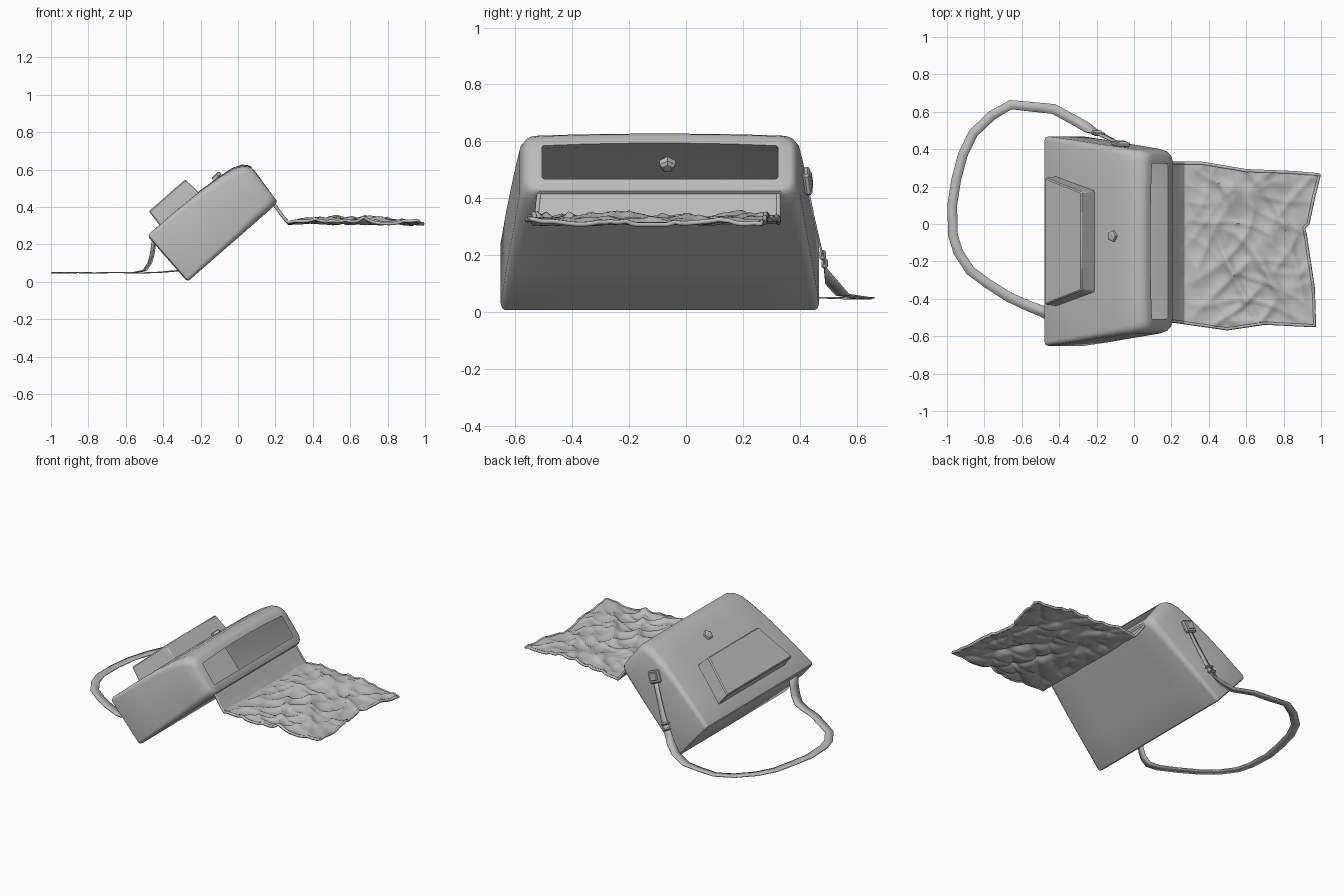
import bpy, bmesh, math
from mathutils import Vector, Matrix, noise

if "Cube" in bpy.data.objects:
    bpy.data.objects.remove(bpy.data.objects["Cube"])

mat = bpy.data.materials.new("grey_cloth")
mat.diffuse_color = (0.5, 0.5, 0.5, 1)
mat.use_nodes = True
mat.node_tree.nodes["Principled BSDF"].inputs["Base Color"].default_value = mat.diffuse_color
YC = -0.092                                    # middle of the bag across y
U, N = Vector((0.753, 0, 0.658)), Vector((-0.658, 0, 0.753))


def P(u, n, y):
    """Bag space: u from base to mouth, n from underside to front panel."""
    return Vector((-0.27, 0, 0)) + U * u + N * n + Vector((0, y, 0))


def lerp(tab, x):
    for (a, va), (b, vb) in zip(tab, tab[1:]):
        if x <= b:
            return va + (vb - va) * max(0, (x - a) / (b - a))
    return tab[-1][1]


def finish(bm, name, angle=35):
    bmesh.ops.recalc_face_normals(bm, faces=bm.faces)
    me = bpy.data.meshes.new(name)
    bm.to_mesh(me)
    bm.free()
    ob = bpy.data.objects.new(name, me)
    bpy.context.collection.objects.link(ob)
    me.materials.append(mat)
    me.shade_smooth()
    me.set_sharp_from_angle(angle=math.radians(angle))
    return ob


def ring(bm, u0, u1, n0, n1, hw, r, bow=0.0):
    """Rounded rectangle; u tilts from u0 (underside) to u1 (front panel)."""
    vs = []
    for k, (sy, sn) in enumerate([(1, 1), (-1, 1), (-1, -1), (1, -1)]):
        cy, cn = sy * (hw - r), (n1 - r if sn > 0 else n0 + r)
        for j in range(5):
            a = math.radians(k * 90 + j * 22.5)
            y, n = cy + r * math.cos(a), cn + r * math.sin(a)
            f = (n - n0) / (n1 - n0)
            vs.append(bm.verts.new(P(u0 + (u1 - u0) * f, n, YC + y)))
        if k in (0, 2):                        # points along the long sides
            for q in (0.6, 0.2, -0.2, -0.6):
                y = q * hw * (1 if k == 0 else -1)
                n = (n1 + bow * (1 - q * q)) if k == 0 else n0
                vs.append(bm.verts.new(P(u1 if k == 0 else u0, n, YC + y)))
    return vs


def loft(bm, rings):
    for a, b in zip(rings, rings[1:]):
        for i in range(len(a)):
            j = (i + 1) % len(a)
            bm.faces.new((a[i], a[j], b[j], b[i]))


# Bag body with rim and hollow inside
bm = bmesh.new()
rows = [(0.0, 0.0, 0.014, 0.310, 0.545, 0.012, 0), (0.006, 0.006, 0.003, 0.322, 0.557, 0.018, 0),
        (0.02, 0.02, 0.0, 0.328, 0.56, 0.022, 0), (0.2, 0.2, 0, 0.326, 0.54, 0.028, 0.002),
        (0.36, 0.36, 0, 0.32, 0.52, 0.032, 0.004), (0.5, 0.5, 0, 0.307, 0.503, 0.04, 0.006),
        (0.58, 0.585, 0, 0.292, 0.493, 0.045, 0.008), (0.622, 0.63, 0.002, 0.272, 0.483, 0.05, 0.01),
        (0.638, 0.652, 0.006, 0.25, 0.472, 0.05, 0.01), (0.644, 0.66, 0.014, 0.235, 0.46, 0.045, 0.01),
        (0.648, 0.66, 0.055, 0.200, 0.415, 0.01, 0.012), (0.63, 0.64, 0.05, 0.204, 0.418, 0.01, 0.012),
        (0.5, 0.5, 0.02, 0.285, 0.47, 0.02, 0.006), (0.03, 0.03, 0.02, 0.305, 0.53, 0.02, 0)]
rings = [ring(bm, *r) for r in rows]
loft(bm, rings)
bm.faces.new(rings[0])
bm.faces.new(rings[-1])
finish(bm, "bag_body")

# Front pocket: tapered block with a small bevel
bm = bmesh.new()
quads = []
for n, lo, hi, g in ((0.30, 0.085, 0.362, 0.01), (0.42, 0.092, 0.351, 0)):
    quads.append([bm.verts.new(P(u, n, YC + y)) for u, y in
                  ((lo, -0.34 - g), (lo, 0.34 + g), (hi, 0.262 + g), (hi, -0.262 - g))])
loft(bm, quads)
for q in quads:
    bm.faces.new(q)
bmesh.ops.bevel(bm, geom=bm.edges[:], offset=0.006, segments=1, affect='EDGES')
finish(bm, "front_pocket")

# Clasp stud passing through the front panel
bm = bmesh.new()
prof = [(0.245, 0.018), (0.255, 0.03), (0.275, 0.03), (0.28, 0.015),
        (0.312, 0.015), (0.315, 0.032), (0.33, 0.03), (0.335, 0.018)]
loops = []
for n, r in prof:
    loops.append([bm.verts.new(P(0.485 + r * math.cos(a), n, -0.065 + r * math.sin(a)))
                  for a in (math.tau * i / 5 for i in range(5))])
loft(bm, loops)
bm.faces.new(loops[0])
bm.faces.new(loops[-1])
finish(bm, "clasp_stud", 20)

# Open flap: crumpled cloth lying flat
top = [(0.18, 0.325), (0.36, 0.325), (0.6, 0.285), (0.85, 0.275), (1.0, 0.262)]
bot = [(0.18, -0.515), (0.5, -0.56), (0.7, -0.53), (1.0, -0.545)]
far = [(0, 0.965), (0.25, 0.958), (0.6, 0.915), (0.64, 0.905), (0.67, 0.93), (0.85, 0.96), (1, 0.99)]


def crumple(x, y):
    fade = lerp([(0.24, 0), (0.33, 0.6), (0.5, 1), (0.7, 0.9), (1.0, 0.5)], x)
    h = 0
    for ang, fr, amp, seed in ((0.5, 6, 0.022, 1), (-0.7, 7, 0.018, 5), (1.3, 9, 0.012, 9)):
        c, s = math.cos(ang), math.sin(ang)
        q = Vector(((x * c + y * s) * fr, (y * c - x * s) * fr * 0.3, seed))
        h += amp * max(0, 1 - 2.6 * abs(noise.noise(q))) ** 2
    return fade * h


def flap_point(s, t):
    if s < 0.16:
        f = s / 0.16
        x, z = 0.185 + 0.085 * f, 0.425 - 0.118 * f
    else:
        f = (s - 0.16) / 0.84
        x, z = 0.27 + (lerp(far, t) - 0.27) * f, 0.307
    y = lerp(bot, x) + (lerp(top, x) - lerp(bot, x)) * t
    return Vector((x, y, z + crumple(x, y)))


A, B = 76, 76
bm = bmesh.new()
g = [[bm.verts.new(flap_point(i / A, j / B)) for j in range(B + 1)] for i in range(A + 1)]
for i in range(A):
    for j in range(B):
        bm.faces.new((g[i][j], g[i + 1][j], g[i + 1][j + 1], g[i][j + 1]))
flap = finish(bm, "open_flap", 60)
sol = flap.modifiers.new("thickness", 'SOLIDIFY')
sol.thickness, sol.offset = 0.01, 0


def tube(name, pts, r, closed=False):
    cu = bpy.data.curves.new(name, 'CURVE')
    cu.dimensions, cu.bevel_depth, cu.bevel_resolution = '3D', r, 1
    sp = cu.splines.new('POLY')
    sp.points.add(len(pts) - 1)
    for p, co in zip(sp.points, pts):
        p.co = (*co, 1)
    sp.use_cyclic_u = closed
    ob = bpy.data.objects.new(name, cu)
    bpy.context.collection.objects.link(ob)
    cu.materials.append(mat)
    return ob


# Piping round the free edges of the flap
edge = [flap_point(i / A, 0) for i in range(A)] + [flap_point(1, j / B) for j in range(B)]
edge += [flap_point(1 - i / A, 1) for i in range(A + 1)]
tube("flap_piping", edge, 0.009)

# Carrying strap: ribbon, each point carries its half width
path = [(-0.07, 0.425, 0.45, 0.014), (-0.12, 0.45, 0.33, 0.016), (-0.17, 0.475, 0.22, 0.02),
        (-0.2, 0.487, 0.17, 0.025), (-0.25, 0.515, 0.1, 0.027), (-0.31, 0.55, 0.06, 0.027),
        (-0.43, 0.615, 0.05, 0.027), (-0.53, 0.625, 0.047, 0.026), (-0.66, 0.638, 0.05, 0.025),
        (-0.76, 0.58, 0.047, 0.026), (-0.86, 0.485, 0.05, 0.026), (-0.915, 0.37, 0.047, 0.026),
        (-0.95, 0.24, 0.05, 0.026), (-0.972, 0.1, 0.047, 0.026), (-0.968, -0.06, 0.05, 0.026),
        (-0.94, -0.15, 0.047, 0.026), (-0.875, -0.25, 0.05, 0.026), (-0.78, -0.32, 0.047, 0.026),
        (-0.67, -0.39, 0.05, 0.027), (-0.56, -0.44, 0.048, 0.028), (-0.5, -0.463, 0.06, 0.03),
        (-0.472, -0.475, 0.1, 0.032), (-0.458, -0.48, 0.15, 0.032), (-0.45, -0.482, 0.215, 0.032)]
bm = bmesh.new()
pairs = []
for i, (x, y, z, w) in enumerate(path):
    a, b = Vector(path[max(i - 1, 0)][:3]), Vector(path[min(i + 1, len(path) - 1)][:3])
    d = (b - a).normalized()
    if i < 4:                                  # lies against the side of the bag
        side = d.cross(Vector((0, 1, 0.2))).normalized()
    elif i > 19:
        side = Vector((0.3, 0.95, 0))
    else:
        side = Vector((-d.y, d.x, 0)).normalized()
    if pairs and side.dot(pairs[-1][2]) < 0:
        side = -side
    c = Vector((x, y, z))
    pairs.append((bm.verts.new(c + side * w), bm.verts.new(c - side * w), side))
for p, q in zip(pairs, pairs[1:]):
    bm.faces.new((p[0], p[1], q[1], q[0]))
strap = finish(bm, "carrying_strap", 40)
sol = strap.modifiers.new("thickness", 'SOLIDIFY')
sol.thickness, sol.offset = 0.006, 0


# Strap hardware: bevelled blocks tilted with the strap
def block(name, co, size, tilt):
    bm = bmesh.new()
    bmesh.ops.create_cube(bm, size=1, matrix=Matrix.Translation(co) @ Matrix.Rotation(tilt, 4, 'Y')
                          @ Matrix.Rotation(0.13, 4, 'X') @ Matrix.Diagonal((*size, 1)))
    bmesh.ops.bevel(bm, geom=bm.edges[:], offset=0.007, segments=1, affect='EDGES')
    finish(bm, name, 20)


block("strap_mount", (-0.07, 0.415, 0.46), (0.055, 0.06, 0.055), 0.4)
block("strap_mount_ring", (-0.07, 0.428, 0.46), (0.08, 0.025, 0.08), 0.4)
for k, (x, y, z) in enumerate([(-0.185, 0.481, 0.2), (-0.2, 0.488, 0.17)]):
    block(f"strap_buckle_bar_{k + 1}", (x, y, z), (0.066, 0.022, 0.016), 0.42)
